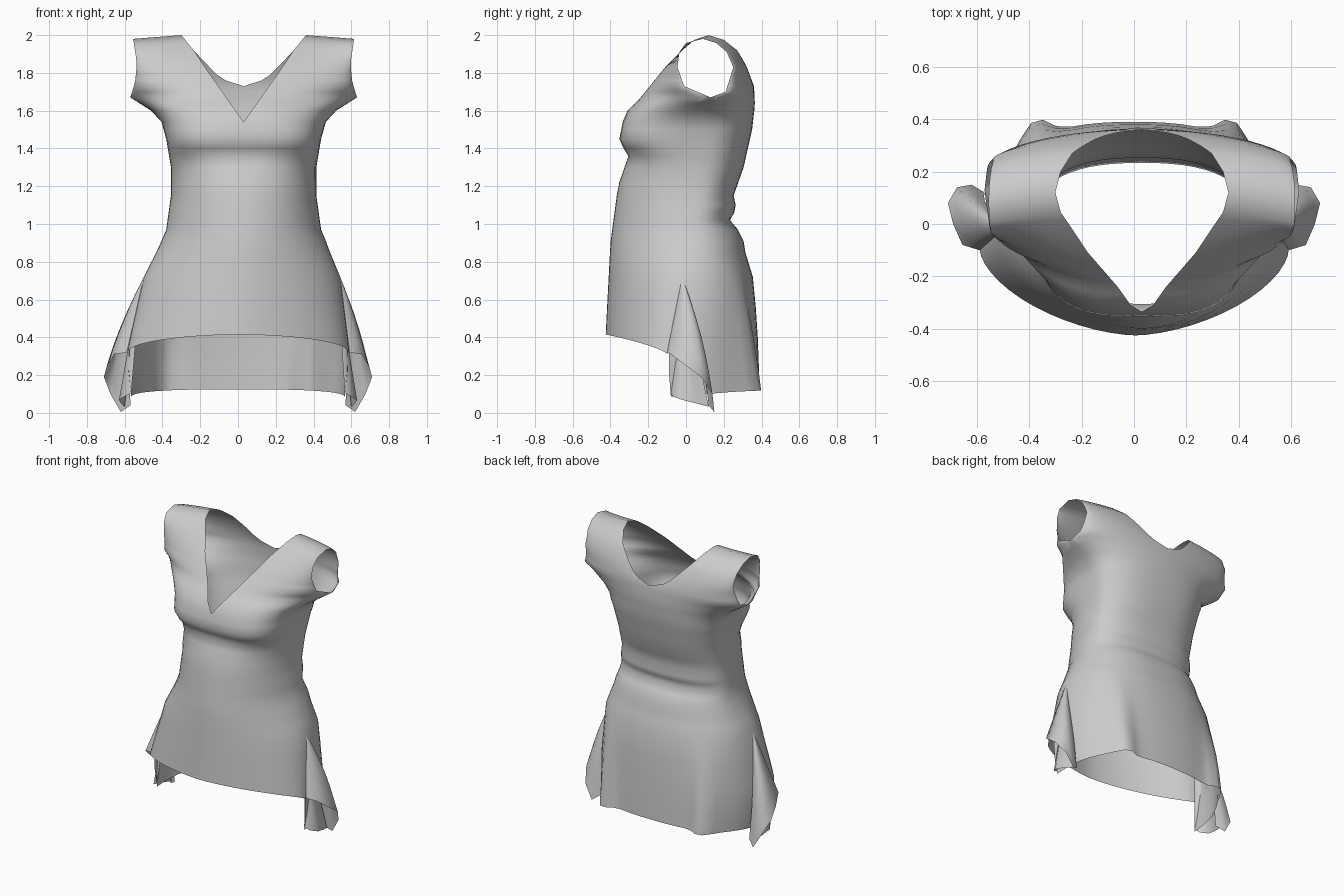
import bpy, bmesh, math
from mathutils import Vector

if "Cube" in bpy.data.objects:
    bpy.data.objects.remove(bpy.data.objects["Cube"])


def profile(keys, z):
    """Piecewise linear lookup through (z, value) pairs."""
    if z <= keys[0][0]:
        return keys[0][1]
    for (z0, v0), (z1, v1) in zip(keys, keys[1:]):
        if z <= z1:
            return v0 + (v1 - v0) * (z - z0) / (z1 - z0)
    return keys[-1][1]


# Half width and depth of the side seam
WIDTH = [(.1, .565), (.32, .59), (.72, .52), (.85, .46), (.97, .41), (1.15, .385), (1.3, .385),
         (1.45, .41), (1.54, .435), (1.6, .49), (1.67, .6), (1.75, .575), (1.85, .565), (2, .585)]
SIDE_Y = [(.1, -.08), (.32, -.10), (.72, -.02), (1.2, .06), (1.67, .13)]
# Front and back edge of the armhole
ARM_F = [(1.67, .13), (1.73, -.01), (1.83, -.045), (1.92, -.035), (1.975, 0), (2, .09)]
ARM_B = [(1.67, .13), (1.7, .21), (1.83, .25), (1.92, .215), (1.975, .16), (2, .09)]
# Centre-line depth, continuing along the neckline
FRONT_Y = [(.42, -.425), (.9, -.40), (1.2, -.36), (1.36, -.305), (1.44, -.355), (1.54, -.335),
           (1.6, -.31), (1.67, -.24), (1.83, -.11), (1.92, -.02), (1.975, .045), (2, .12)]
BACK_Y = [(.13, .39), (.4, .38), (.7, .36), (.88, .305), (.94, .305), (.98, .265), (1.03, .225),
          (1.08, .275), (1.13, .245), (1.3, .305), (1.5, .35), (1.63, .365), (1.73, .36),
          (1.85, .315), (1.92, .27), (1.975, .20), (2, .12)]
# Half width of the neck opening
NECK_F = [(1.54, 0), (1.83, .205), (1.92, .265), (2, .33)]
NECK_B = [(1.73, 0), (1.75, .08), (1.79, .14), (1.85, .20), (1.92, .265), (2, .33)]
# Squareness of each cross-section
ROUND_F = [(.42, 1.65), (.9, 1.9), (1.3, 2.3), (1.44, 3.3), (1.54, 2.9), (1.67, 1.8), (2, 1.3)]
ROUND_B = [(.13, 2.6), (.7, 2.4), (1.5, 2.5), (1.67, 2.0), (2, 1.3)]

SHARED = [.72, .79, .85, .91, .97, 1.02, 1.06, 1.1, 1.15, 1.22, 1.3, 1.36, 1.40, 1.45, 1.5, 1.54,
          1.6, 1.64, 1.67, 1.7, 1.73, 1.76, 1.79, 1.83, 1.88, 1.92, 1.95, 1.975, 2]
COLS = 14


def place(x, y, z, side):
    # The bodice sits slightly off the hem centre
    return Vector((side * x + .03 * min(1, max(0, (z - .3) / .6)), y, z))


def add_grid(bm, rows):
    grid = [[bm.verts.new(p) for p in row] for row in rows]
    for a, b in zip(grid, grid[1:]):
        for i in range(len(a) - 1):
            bm.faces.new((a[i], a[i + 1], b[i + 1], b[i]))


def panel(bm, zs, centre_y, neck, arm, roundness, hem_drop, ripple, side):
    rows = []
    for z in zs:
        drop = hem_drop * max(0, .72 - z) / .3
        zo = z - drop
        xi, yi = profile(neck, z), profile(centre_y, z)
        xo = profile(WIDTH, zo)
        yo = profile(SIDE_Y, zo) if z < 1.67 else profile(arm, z)
        e = 2 / profile(roundness, z)
        row = []
        for i in range(COLS + 1):
            a = math.pi / 2 * i / COLS
            s, c = math.sin(a) ** e, max(0, math.cos(a)) ** e
            x, y = xi + (xo - xi) * s, yo + (yi - yo) * c
            zz = z - drop * (i / COLS) ** 2
            # shoulder seam dips toward the sleeve end
            zz -= .02 * s * max(0, (z - 1.85) / .15)
            # soft vertical pleat in the skirt near the slit
            y += ripple * max(0, .72 - z) / .6 * math.exp(-((x - .38) / .07) ** 2)
            row.append(place(x, y, zz, side))
        rows.append(row)
    add_grid(bm, rows)


def finish(name, bm):
    bmesh.ops.remove_doubles(bm, verts=bm.verts, dist=.0015)
    bmesh.ops.recalc_face_normals(bm, faces=bm.faces)
    for f in bm.faces:
        f.smooth = True
    mesh = bpy.data.meshes.new(name)
    bm.to_mesh(mesh)
    bm.free()
    obj = bpy.data.objects.new(name, mesh)
    bpy.context.collection.objects.link(obj)
    return obj


# Tunic body: front and back panels joined at side and shoulder seams
bm = bmesh.new()
for side in (1, -1):
    panel(bm, [.415, .52, .62] + SHARED, FRONT_Y, NECK_F, ARM_F, ROUND_F, .10, 0, side)
    panel(bm, [.125, .25, .4, .56] + SHARED, BACK_Y, NECK_B, ARM_B, ROUND_B, .02, .08, side)
finish("tunic_body", bm)

# Draped hem corners hanging from the front panel beside each slit
apex = Vector((.52, -.02, .72))
hem = [Vector(p) for p in ((.59, -.10, .32), (.655, -.08, .31), (.69, 0, .25),
                           (.71, .08, .19), (.675, .14, .10), (.62, .15, .005), (.57, .12, .04))]
for side, name in ((1, "right_hem_drape"), (-1, "left_hem_drape")):
    bm = bmesh.new()
    rows = []
    for k in range(7):
        t = k / 6
        row = []
        for i, h in enumerate(hem):
            p = apex.lerp(h, t)
            bulge = math.sin(math.pi * t) * min(1, i / 4)
            row.append(place(p.x + .02 * bulge, p.y + .02 * bulge, p.z, side))
        rows.append(row)
    add_grid(bm, rows)
    finish(name, bm)

# Folded inner corners of the back panel, tucked under the drapes
for side, name in ((1, "right_inner_fold"), (-1, "left_inner_fold")):
    bm = bmesh.new()
    line = [(.565, -.08), (.60, -.07), (.63, -.02), (.62, .05), (.60, .12)]
    rows = [[place(.52 + (x - .52) * t, -.02 + (y + .02) * t, .72 - (.615 + .018 * i) * t, side)
             for i, (x, y) in enumerate(line)] for t in (0, .3, .6, 1)]
    add_grid(bm, rows)
    finish(name, bm)
